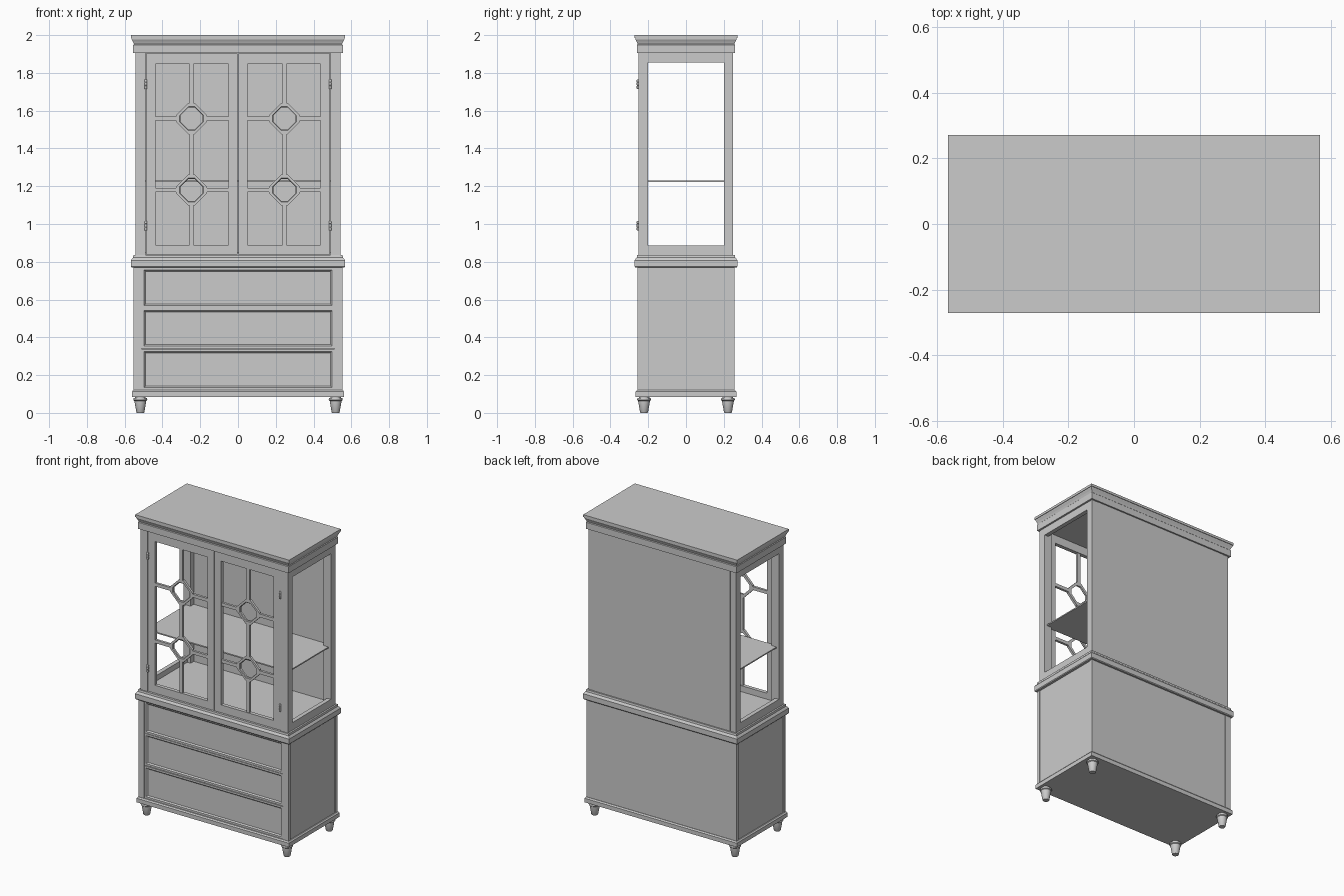
import bpy, bmesh, math

if "Cube" in bpy.data.objects:
    bpy.data.objects.remove(bpy.data.objects["Cube"])


def finish(name, bm):
    bmesh.ops.recalc_face_normals(bm, faces=bm.faces)
    me = bpy.data.meshes.new(name)
    bm.to_mesh(me)
    bm.free()
    ob = bpy.data.objects.new(name, me)
    bpy.context.collection.objects.link(ob)
    return ob


def loft(bm, rings, cyclic=False):
    """Bridge equal-sized point rings; cap the ends unless cyclic."""
    vs = [[bm.verts.new(p) for p in r] for r in rings]
    n = len(vs[0])
    pairs = list(zip(vs, vs[1:])) + ([(vs[-1], vs[0])] if cyclic else [])
    for a, b in pairs:
        for i in range(n):
            j = (i + 1) % n
            bm.faces.new((a[i], a[j], b[j], b[i]))
    if not cyclic:
        bm.faces.new(vs[0])
        bm.faces.new(vs[-1])


def rect(x0, x1, y0, y1, z):
    return [(x0, y0, z), (x1, y0, z), (x1, y1, z), (x0, y1, z)]


def boxes(name, *bs):
    """One object from boxes (x0, x1, y0, y1, z0, z1)."""
    bm = bmesh.new()
    for x0, x1, y0, y1, z0, z1 in bs:
        loft(bm, [rect(x0, x1, y0, y1, z0), rect(x0, x1, y0, y1, z1)])
    return finish(name, bm)


def moulding(name, profile):
    """Rectangular moulding; profile is (half width, z), depth follows width."""
    bm = bmesh.new()
    loft(bm, [rect(-w, w, -(w - .295), w - .295, z) for w, z in profile])
    return finish(name, bm)


def lathe(name, profile, x, y, n=24):
    bm = bmesh.new()
    loft(bm, [[(x + r * math.cos(2 * math.pi * i / n),
                y + r * math.sin(2 * math.pi * i / n), z) for i in range(n)]
              for r, z in profile])
    ob = finish(name, bm)
    bpy.ops.object.select_all(action='DESELECT')
    ob.select_set(True)
    bpy.context.view_layer.objects.active = ob
    bpy.ops.object.shade_smooth_by_angle(angle=math.radians(35))
    return ob


# horizontal mouldings: base, waist and cornice
moulding("base_moulding", [(.562, .085), (.562, .112), (.555, .12)])
moulding("waist_moulding", [(.563, .77), (.567, .775), (.567, .808), (.560, .818),
                            (.556, .822), (.554, .835)])
moulding("cornice", [(.555, 1.905), (.555, 1.948), (.551, 1.952), (.556, 1.965),
                     (.563, 1.978), (.563, 1.984), (.567, 1.984), (.567, 2.0)])

# lower cabinet carcass and its slim corner posts
boxes("lower_carcass", (-.548, .548, -.24, .255, .12, .77))
for s, side in ((-1, "left"), (1, "right")):
    x0, x1 = sorted((s * .512, s * .553))
    boxes(f"lower_posts_{side}", (x0, x1, -.258, -.24, .12, .77),
          (x0, x1, .235, .258, .12, .77))
boxes("lower_back", (-.512, .512, .25, .257, .12, .77))

# three drawers with recessed panels
for i, (z0, z1) in enumerate(((.122, .338), (.342, .554), (.556, .769))):
    ob = boxes(f"drawer_{i + 1}", (-.51, .51, -.256, -.235, z0, z1))
    bm = bmesh.new()
    bm.from_mesh(ob.data)
    bm.normal_update()
    front = [f for f in bm.faces if f.normal.y < -.9]
    bmesh.ops.inset_region(bm, faces=front, thickness=.018)
    bmesh.ops.inset_region(bm, faces=front, thickness=.01, depth=-.008)
    bm.to_mesh(ob.data)
    bm.free()

# turned feet
FOOT = [(.019, 0), (.021, .003), (.031, .06), (.031, .063), (.036, .067),
        (.037, .072), (.035, .078), (.028, .08), (.028, .086)]
for x in (-.517, .517):
    for y in (-.222, .222):
        lathe("foot", FOOT, x, y)

# upper cabinet: floor, shelf, back, and open side frames
boxes("upper_floor", (-.54, .54, -.225, .24, .83, .85))
boxes("shelf", (-.525, .525, -.22, .235, 1.222, 1.23))
boxes("upper_back", (-.5, .5, .235, .25, .835, 1.905))
for s, side in ((-1, "left"), (1, "right")):
    x0, x1 = sorted((s * .49, s * .543))
    r0, r1 = sorted((s * .515, s * .543))
    boxes(f"side_frame_{side}",
          (x0, x1, -.252, -.202, .835, 1.905),
          (x0, x1, .202, .248, .835, 1.905),
          (r0, r1, -.202, .202, .835, .886),
          (r0, r1, -.202, .202, 1.855, 1.905))

# doors with lattice and hinges
CX, RINGS = .246, (1.18, 1.558)
DF, DB = -.25, -.225       # door front and back
MF, MB = -.246, -.23       # lattice front and back
A, H = .081, .011          # ring reach, bar half width
L, R, B, T = .051, .438, .89, 1.847   # door opening


def octagon(cx, cz, y, a, c):
    pts = ((a, -c), (a, c), (c, a), (-c, a), (-a, c), (-a, -c), (-c, -a), (c, -a))
    return [(cx + u, y, cz + v) for u, v in pts]


for s, side in ((-1, "left"), (1, "right")):
    def bar(x0, x1, y0, y1, z0, z1):
        a, b = sorted((s * x0, s * x1))
        return (a, b, y0, y1, z0, z1)

    boxes(f"door_frame_{side}",
          bar(.002, L, DF, DB, .838, 1.902), bar(R, .487, DF, DB, .838, 1.902),
          bar(L, R, DF, DB, .838, B), bar(L, R, DF, DB, T, 1.902))
    bars = [bar(CX - H, CX + H, MF, MB, z0, z1) for z0, z1 in
            ((B, RINGS[0] - A), (RINGS[0] + A, RINGS[1] - A), (RINGS[1] + A, T))]
    for z in RINGS:
        bars += [bar(L, CX - A, MF, MB, z - H, z + H),
                 bar(CX + A, R, MF, MB, z - H, z + H)]
        # ring with a small chamfer on its inner edge
        bm = bmesh.new()
        loft(bm, [octagon(s * CX, z, y, a, c) for y, a, c in
                  ((MF, .083, .016), (MB, .083, .016), (MB, .059, .016),
                   (MF + .004, .059, .016), (MF, .063, .017))], cyclic=True)
        finish(f"lattice_ring_{side}", bm)
    boxes(f"lattice_bars_{side}", *bars)
    for z in (.965, 1.715):
        lathe(f"hinge_{side}", [(.005, z), (.007, z + .003), (.007, z + .016),
                                (.005, z + .018), (.007, z + .02), (.007, z + .034),
                                (.005, z + .036), (.007, z + .038), (.007, z + .047),
                                (.005, z + .05)], s * .488, -.254, 12)
